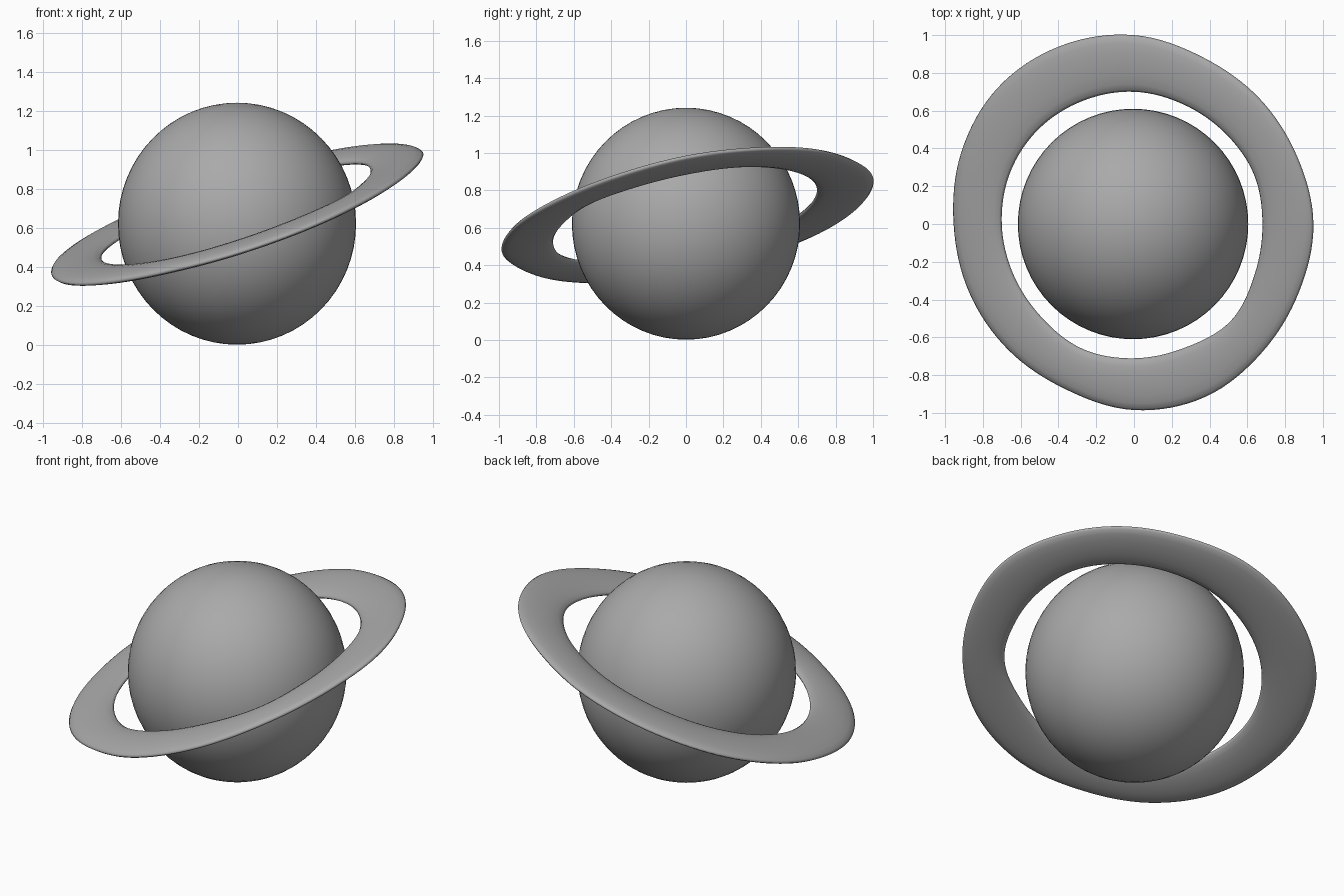
import bpy, math
from mathutils import Vector

cube = bpy.data.objects.get("Cube")
if cube:
    bpy.data.objects.remove(cube, do_unlink=True)

grey = bpy.data.materials.new("plain grey")
grey.use_nodes = True
grey.diffuse_color = (0.4, 0.4, 0.4, 1)
grey.node_tree.nodes["Principled BSDF"].inputs["Base Color"].default_value = grey.diffuse_color


def finish(obj, name):
    obj.name = name
    obj.data.materials.append(grey)
    for p in obj.data.polygons:
        p.use_smooth = True


# Planet: slightly tall ball resting on the ground
bpy.ops.mesh.primitive_uv_sphere_add(segments=64, ring_count=32, radius=0.61,
                                     location=(-0.005, 0, 0.622))
planet = bpy.context.object
planet.scale = (1, 1, 0.62 / 0.61)
finish(planet, "planet")

# Ring: hand-shaped outer and inner radii, evenly spaced around the planet
OUTER = [.95, .935, .94, .955, 1.0, 1.02, 1.02, .99,
         .955, .945, .942, .947, .985, .99, .96, .945]
INNER = [.68, .687, .681, .685, .70, .706, .712, .71,
         .70, .692, .695, .715, .711, .708, .725, .692]
STEPS, SIDES, HALF = 128, 16, 0.028
SLOPE_X, SLOPE_Y, MIDDLE = 0.325, 0.2, 0.67


def radius_at(table, turn):
    """Smooth closed interpolation of a radius table."""
    f = turn * len(table)
    i, t = int(f), f % 1
    a, b, c, d = (table[(i + k) % len(table)] for k in (-1, 0, 1, 2))
    return b + t / 2 * (c - a + t * (2*a - 5*b + 4*c - d + t * (3*(b - c) + d - a)))


normal = Vector((-SLOPE_X, -SLOPE_Y, 1)).normalized()
verts = []
for s in range(STEPS):
    turn = s / STEPS
    ang = turn * math.tau
    ro, ri = radius_at(OUTER, turn), radius_at(INNER, turn)
    for k in range(SIDES):
        # Flattened oval section
        q = k / SIDES * math.tau
        r = (ro + ri) / 2 + (ro - ri) / 2 * math.cos(q)
        x, y = r * math.cos(ang), r * math.sin(ang)
        base = Vector((x, y, MIDDLE + SLOPE_X * x + SLOPE_Y * y))
        verts.append(base + normal * HALF * math.sin(q))

faces = []
for s in range(STEPS):
    n = (s + 1) % STEPS
    for k in range(SIDES):
        m = (k + 1) % SIDES
        faces.append((s * SIDES + k, n * SIDES + k, n * SIDES + m, s * SIDES + m))
mesh = bpy.data.meshes.new("ring")
mesh.from_pydata(verts, [], [f[::-1] for f in faces])
mesh.update()
ring = bpy.data.objects.new("ring", mesh)
bpy.context.collection.objects.link(ring)
finish(ring, "ring")
